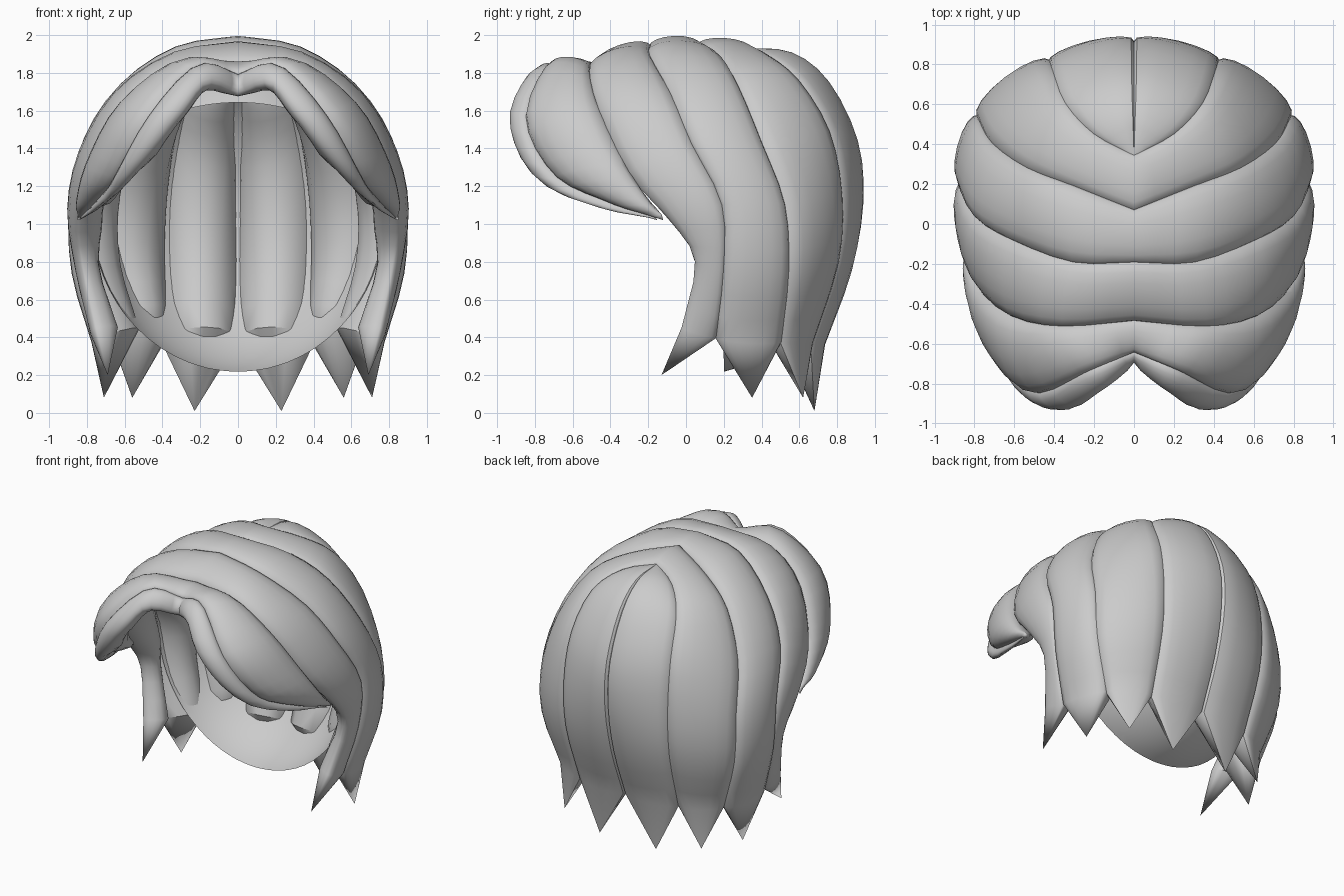
import bpy, bmesh, math
from mathutils import Vector as V

if "Cube" in bpy.data.objects:
    bpy.data.objects.remove(bpy.data.objects["Cube"])

CENTER = V((0, 0.05, 1.0))

def spline(pts, n):
    """Catmull-Rom resample of a short point list"""
    p = [V(q) for q in pts]
    p = [p[0] * 2 - p[1]] + p + [p[-1] * 2 - p[-2]]
    segs, out = len(pts) - 1, []
    for i in range(n + 1):
        u = i / n * segs
        k = min(int(u), segs - 1)
        t = u - k
        a, b, c, d = p[k:k + 4]
        out.append(0.5 * (2 * b + (c - a) * t + (2 * a - 5 * b + 4 * c - d) * t * t
                          + (3 * b - a - 3 * c + d) * t ** 3))
    return out

def finish(name, bm, angle=40):
    bmesh.ops.recalc_face_normals(bm, faces=bm.faces)
    me = bpy.data.meshes.new(name)
    bm.to_mesh(me)
    bm.free()
    ob = bpy.data.objects.new(name, me)
    bpy.context.collection.objects.link(ob)
    bpy.ops.object.select_all(action='DESELECT')
    ob.select_set(True)
    bpy.context.view_layer.objects.active = ob
    bpy.ops.object.shade_smooth_by_angle(angle=math.radians(angle))
    return ob

def lock(name, front, rear, tip, outer=0.24, depth=0.13, n=18, m=16):
    """Tapered lock swept between a front and a rear edge, mirrored"""
    bm = bmesh.new()
    A, B, tip = spline(front, n), spline(rear, n), V(tip)
    mid = [(a + b) / 2 for a, b in zip(A, B)]
    rings = []
    for i, c in enumerate(mid):
        half = (B[i] - A[i]) / 2
        tan = mid[min(i + 1, n)] - mid[max(i - 1, 0)]
        nor = half.cross(tan)
        if nor.length > 1e-9:
            nor.normalize()
        if nor.dot(c - CENTER) < 0:
            nor = -nor
        w = half.length * 2
        ring = []
        for j in range(m):
            t = 2 * math.pi * j / m
            s = math.sin(t)
            h = outer * w * s if s > 0 else -min(depth, .6 * w) * abs(s) ** 1.2
            co = c + half * math.cos(t) * 1.04 + nor * h
            co.x = 0 if i == 0 else max(co.x, 0)
            ring.append(bm.verts.new(co))
        rings.append(ring)
    for r, s in zip(rings, rings[1:]):
        for j in range(m):
            k = (j + 1) % m
            bm.faces.new((r[j], r[k], s[k], s[j]))
    end = bm.verts.new(tip)
    for j in range(m):
        bm.faces.new((rings[-1][j], rings[-1][(j + 1) % m], end))
    bmesh.ops.remove_doubles(bm, verts=bm.verts, dist=0.0005)
    ob = finish(name, bm)
    ob.modifiers.new("mirror", 'MIRROR').merge_threshold = 0.002

# crease lines running from the parting down to the ends
rim = [(0, -.68, 1.68), (.17, -.83, 1.73), (.30, -.90, 1.57), (.50, -.82, 1.31), (.67, -.53, 1.14), (.81, -.20, 1.04)]
fringe = [(0, -.64, 1.79), (.22, -.73, 1.83), (.48, -.84, 1.55), (.64, -.69, 1.26), (.75, -.42, 1.12), (.83, -.18, 1.04)]
temple = [(0, -.48, 1.84), (.35, -.51, 1.80), (.60, -.46, 1.6), (.76, -.33, 1.32), (.83, -.2, 1.12), (.84, -.13, 1.05)]
temple_low = temple[:3] + [(.77, -.3, 1.27), (.83, -.09, 1.03), (.82, .05, .8), (.75, -.02, .45)]
side = [(0, -.19, 1.94), (.30, -.19, 1.88), (.60, -.08, 1.68), (.78, .03, 1.42), (.86, .19, 1.1), (.84, .2, .75), (.74, .16, .4)]
back_side = [(0, .07, 1.95), (.30, .19, 1.86), (.53, .28, 1.71), (.70, .40, 1.42), (.77, .52, 1.1), (.77, .54, .75), (.66, .5, .38)]
nape = [(0, .34, 1.93), (.20, .45, 1.87), (.34, .60, 1.74), (.40, .75, 1.48), (.42, .81, 1.15), (.42, .79, .8), (.40, .66, .38)]
middle = [(0, .34, 1.93), (0, .57, 1.89), (0, .75, 1.73), (0, .89, 1.42), (0, .91, 1.1), (0, .84, .75), (0, .70, .38)]

lock("fringe_lock", rim, fringe, (.84, -.15, 1.02), outer=.32)
lock("temple_lock", fringe, temple, (.85, -.12, 1.02))
lock("sideburn_lock", temple_low, side, (.69, -.13, .2), outer=.2)
lock("side_lock", side, back_side, (.71, .35, .08), outer=.2, depth=.19)
lock("back_side_lock", back_side, nape, (.56, .62, .08), outer=.17, depth=.21)
lock("back_lock", nape, middle, (.23, .68, .01), outer=.14, depth=.22)

# open inner scalp shell, cut away at the face along two planes
bm = bmesh.new()
bmesh.ops.create_uvsphere(bm, u_segments=48, v_segments=32, radius=1)
for v in bm.verts:
    v.co = V((v.co.x * .79, .05 + v.co.y * .74, 1.05 + v.co.z * .85))
planes = [(V((0, .18, .95)), V((0, 1, .03))), (V((0, .18, .95)), V((0, 1, .95)))]
for co, no in planes:
    bmesh.ops.bisect_plane(bm, geom=bm.verts[:] + bm.edges[:] + bm.faces[:], plane_co=co, plane_no=no)
gone = [f for f in bm.faces if all((f.calc_center_median() - co).dot(no) < 0 for co, no in planes)]
bmesh.ops.delete(bm, geom=gone, context='FACES')
finish("scalp_shell", bm)
